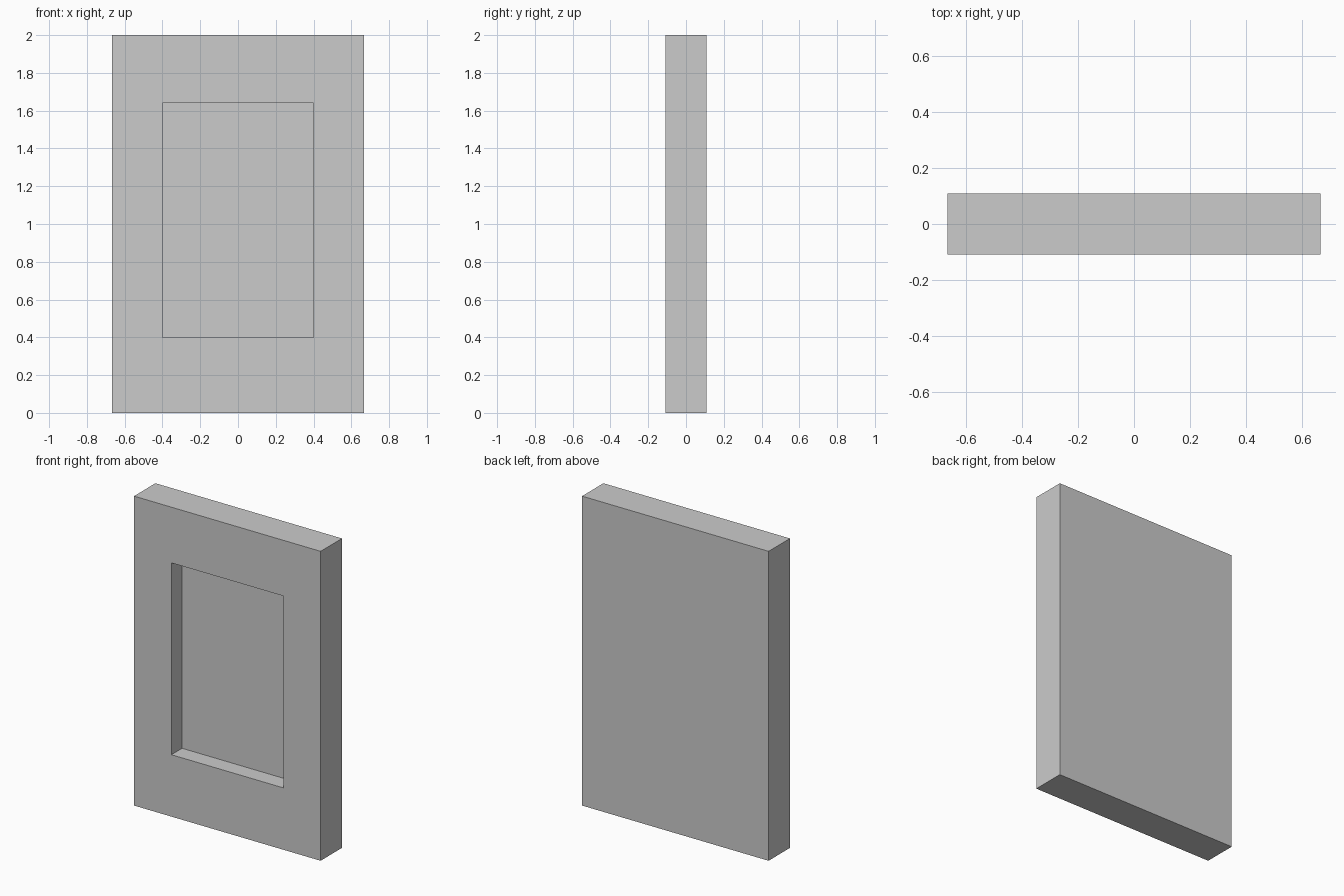
import bpy, bmesh

if "Cube" in bpy.data.objects:
    bpy.data.objects.remove(bpy.data.objects["Cube"])

W, D, H = 1.334, 0.218, 2.0          # slab size
RX, RZ0, RZ1 = 0.40, 0.40, 1.64      # recess outline
DEPTH = 0.109                        # recess depth

# Slab standing on the ground
bm = bmesh.new()
bmesh.ops.create_cube(bm, size=1)
bmesh.ops.scale(bm, vec=(W, D, H), verts=bm.verts)
bmesh.ops.translate(bm, vec=(0, 0, H / 2), verts=bm.verts)

# Inset the front face and fit it to the recess outline
bm.normal_update()
front = min(bm.faces, key=lambda f: f.calc_center_median().y)
bmesh.ops.inset_region(bm, faces=[front], thickness=0.2)
for v in front.verts:
    v.co.x = RX if v.co.x > 0 else -RX
    v.co.z = RZ1 if v.co.z > H / 2 else RZ0

# Push the inset back to form the recess
floor = bmesh.ops.extrude_discrete_faces(bm, faces=[front])["faces"][0]
bmesh.ops.translate(bm, vec=(0, DEPTH, 0), verts=floor.verts)
bmesh.ops.recalc_face_normals(bm, faces=bm.faces)

mesh = bpy.data.meshes.new("recessed_panel")
bm.to_mesh(mesh)
bm.free()
bpy.context.collection.objects.link(bpy.data.objects.new("recessed_panel", mesh))
